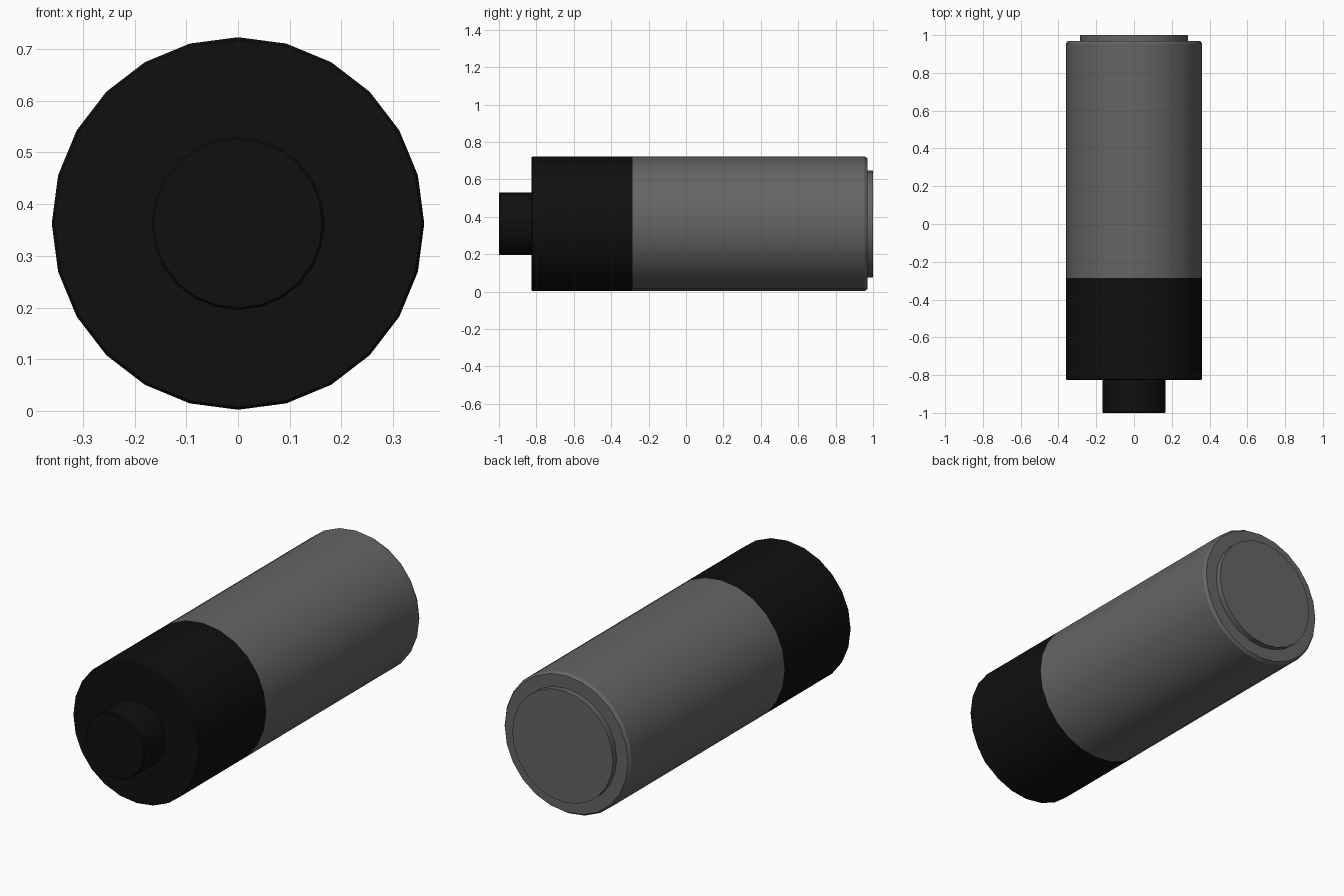
import bpy, bmesh, math

cube = bpy.data.objects.get("Cube")
if cube:
    bpy.data.objects.remove(cube, do_unlink=True)

SIDES = 24
AXIS_Z = 0.3625


def flat_colour(name, value):
    mat = bpy.data.materials.new(name)
    mat.use_nodes = True
    colour = (value, value, value, 1)
    mat.diffuse_color = colour
    bsdf = next(n for n in mat.node_tree.nodes if n.type == 'BSDF_PRINCIPLED')
    bsdf.inputs["Base Color"].default_value = colour
    return mat


def turned_part(name, profile, mat):
    """Turn (radius, y) points around the lengthwise axis and cap both ends."""
    bm = bmesh.new()
    rings = []
    for radius, y in profile:
        ring = []
        for i in range(SIDES):
            a = math.tau * i / SIDES
            ring.append(bm.verts.new((radius * math.cos(a), y, radius * math.sin(a))))
        rings.append(ring)
    for a, b in zip(rings, rings[1:]):
        for i in range(SIDES):
            j = (i + 1) % SIDES
            bm.faces.new((a[i], a[j], b[j], b[i]))
    bm.faces.new(rings[0])
    bm.faces.new(rings[-1])
    bmesh.ops.recalc_face_normals(bm, faces=bm.faces)
    mesh = bpy.data.meshes.new(name)
    bm.to_mesh(mesh)
    bm.free()
    mesh.materials.append(mat)
    obj = bpy.data.objects.new(name, mesh)
    obj.location.z = AXIS_Z
    bpy.context.collection.objects.link(obj)
    bpy.ops.object.select_all(action='DESELECT')
    obj.select_set(True)
    bpy.context.view_layer.objects.active = obj
    bpy.ops.object.shade_smooth_by_angle(angle=math.radians(30))
    return obj


black = flat_colour("black", 0.005)
grey = flat_colour("grey", 0.13)

# Front terminal and the black end of the case
turned_part("front_terminal", [(0.163, -1), (0.167, -0.995), (0.167, -0.82)], black)
turned_part("black_sleeve", [(0.355, -0.827), (0.36, -0.82), (0.36, -0.285)], black)

# Grey case with a chamfered rear rim, and the raised rear contact
turned_part("grey_body", [(0.36, -0.285), (0.36, 0.955), (0.35, 0.97)], grey)
turned_part("rear_contact", [(0.286, 0.96), (0.286, 1)], grey)
